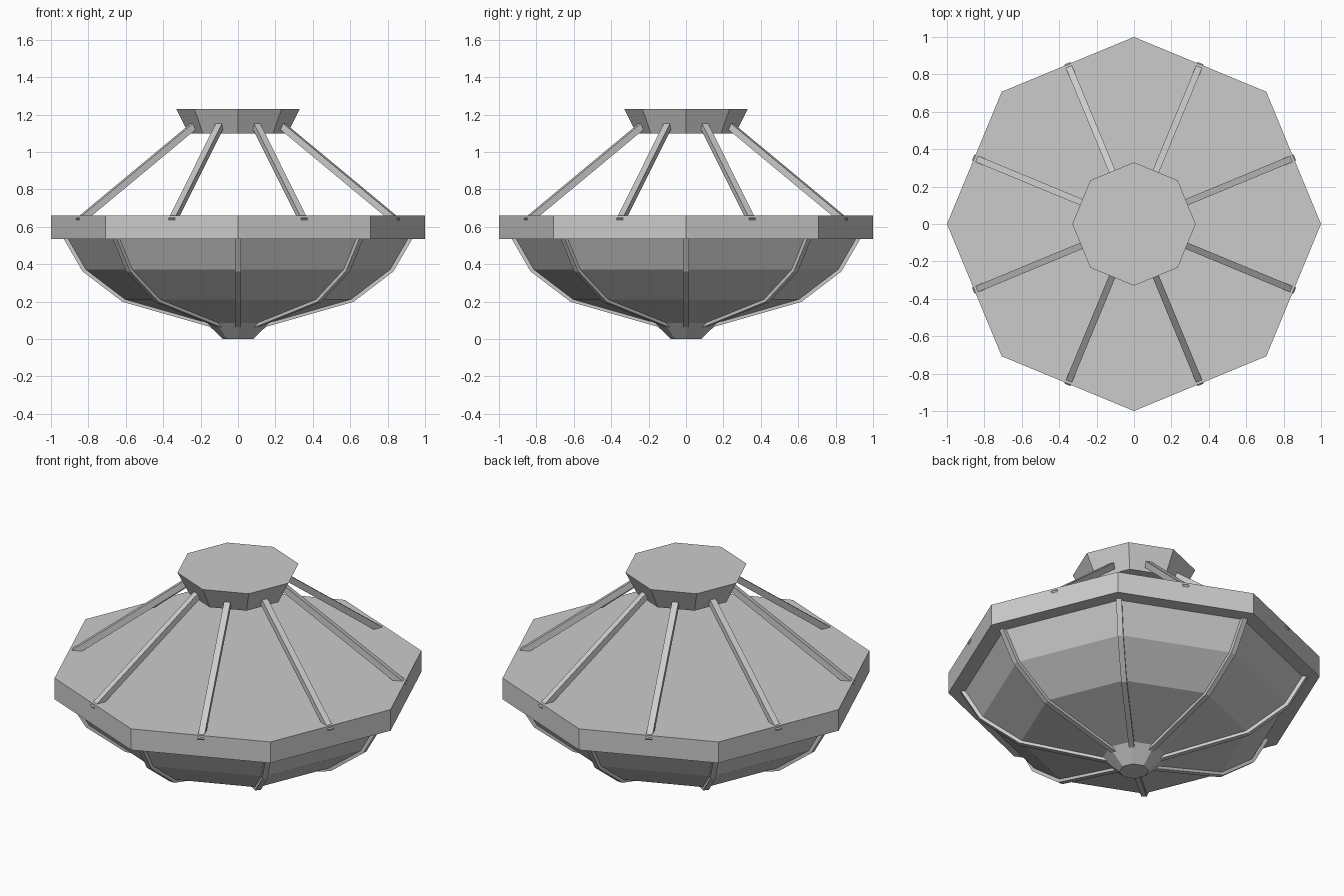
import bpy, bmesh
from math import cos, sin, pi
from mathutils import Vector

if "Cube" in bpy.data.objects:
    bpy.data.objects.remove(bpy.data.objects["Cube"])

SIDES = 8


def finish(name, bm):
    bmesh.ops.recalc_face_normals(bm, faces=bm.faces)
    mesh = bpy.data.meshes.new(name)
    bm.to_mesh(mesh)
    bm.free()
    obj = bpy.data.objects.new(name, mesh)
    bpy.context.collection.objects.link(obj)
    return obj


def octagon_stack(name, profile):
    """Closed octagonal solid from (radius, z) points, bottom to top."""
    bm = bmesh.new()
    rings = [[bm.verts.new((r * cos(2 * pi * i / SIDES), r * sin(2 * pi * i / SIDES), z))
              for i in range(SIDES)] for r, z in profile]
    for a, b in zip(rings, rings[1:]):
        for i in range(SIDES):
            j = (i + 1) % SIDES
            bm.faces.new((a[i], a[j], b[j], b[i]))
    bm.faces.new(rings[0])
    bm.faces.new(rings[-1])
    return finish(name, bm)


def radial_bar(name, path, width, thick, angle):
    """Square bar following (radius, z) points in the radial plane at an angle."""
    pts = [Vector(p) for p in path]
    radial = Vector((cos(angle), sin(angle), 0))
    side = Vector((-sin(angle), cos(angle), 0)) * width / 2
    bm = bmesh.new()
    rings = []
    for i, p in enumerate(pts):
        d1 = (p - pts[i - 1]).normalized() if i else (pts[1] - p).normalized()
        d2 = (pts[i + 1] - p).normalized() if i < len(pts) - 1 else d1
        n1 = Vector((-d1.y, d1.x))
        n = (n1 + Vector((-d2.y, d2.x))).normalized()
        n *= thick / 2 / n.dot(n1)          # mitred corner
        ring = []
        for s, t in ((-1, -1), (1, -1), (1, 1), (-1, 1)):
            q = p + n * t
            ring.append(bm.verts.new(radial * q.x + side * s + Vector((0, 0, q.y))))
        rings.append(ring)
    for a, b in zip(rings, rings[1:]):
        for i in range(4):
            j = (i + 1) % 4
            bm.faces.new((a[i], a[j], b[j], b[i]))
    bm.faces.new(rings[0])
    bm.faces.new(rings[-1])
    return finish(name, bm)


# Main bodies
bowl_profile = [(0.13, 0.075), (0.61, 0.212), (0.82, 0.372), (0.92, 0.545)]
octagon_stack("bowl", bowl_profile)
octagon_stack("rim", [(1.0, 0.535), (1.0, 0.66)])
octagon_stack("finial", [(0.08, 0.0), (0.185, 0.1)])
octagon_stack("ceiling_canopy", [(0.265, 1.1), (0.33, 1.23)])

# Ribs run down the bowl corners, rods rise between them to the canopy
for k in range(SIDES):
    a = 2 * pi * k / SIDES
    radial_bar(f"rib_{k + 1}", bowl_profile, 0.03, 0.03, a)
    radial_bar(f"hanging_rod_{k + 1}", [(0.92, 0.63), (0.235, 1.155)],
               0.035, 0.035, a + pi / SIDES)
